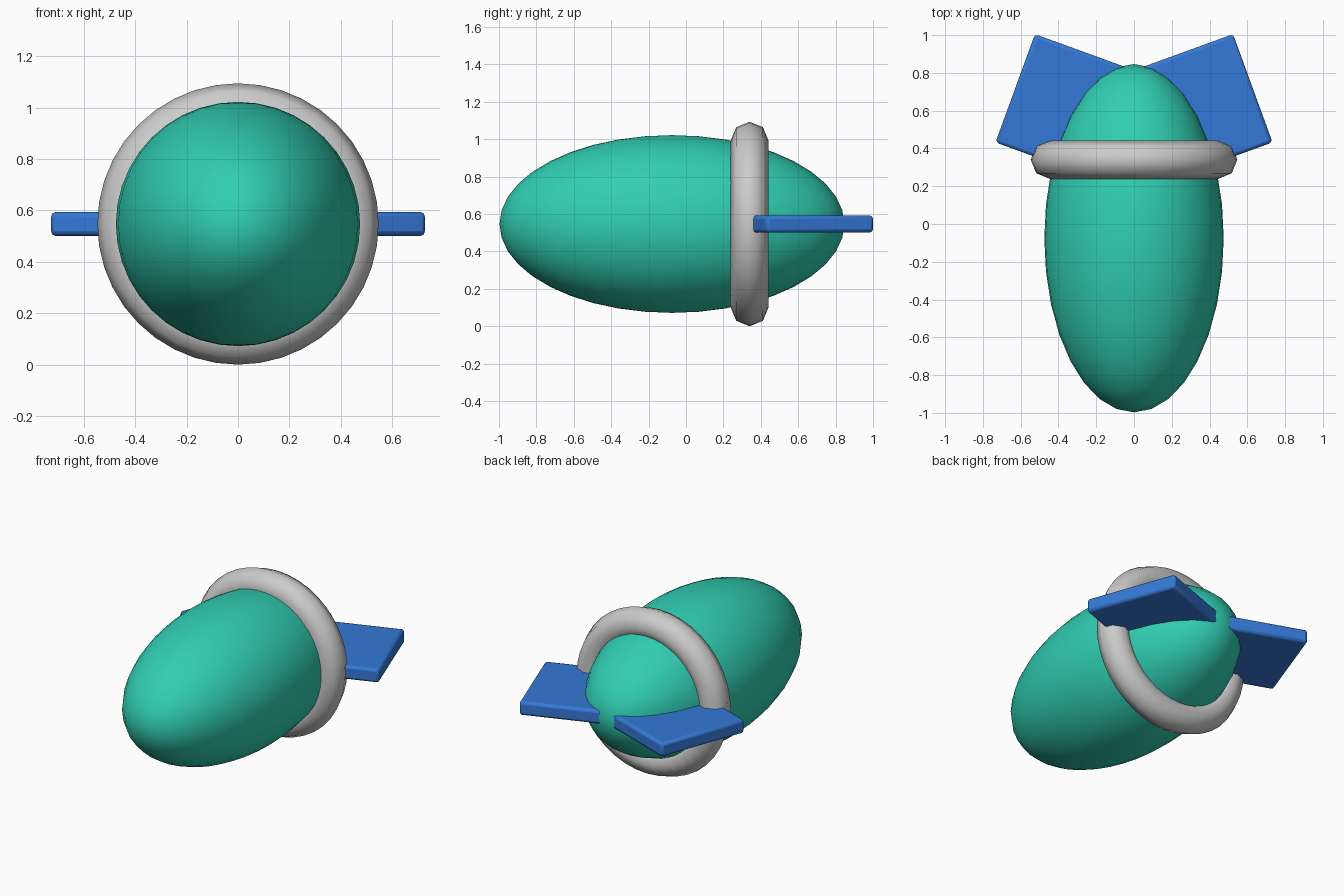
import bpy
from math import radians

if "Cube" in bpy.data.objects:
    bpy.data.objects.remove(bpy.data.objects["Cube"])

CZ = 0.547  # height of the long axis


def paint(obj, name, rgb):
    mat = bpy.data.materials.get(name) or bpy.data.materials.new(name)
    mat.diffuse_color = (*rgb, 1)
    mat.use_nodes = True
    mat.node_tree.nodes["Principled BSDF"].inputs["Base Color"].default_value = mat.diffuse_color
    obj.data.materials.append(mat)


def finish(obj, name, angle=40):
    obj.name = name
    bpy.ops.object.transform_apply(location=False, rotation=True, scale=True)
    bpy.ops.object.shade_smooth_by_angle(angle=radians(angle))
    return obj


# Long egg-shaped body
bpy.ops.mesh.primitive_uv_sphere_add(segments=32, ring_count=20, radius=1, location=(0, -0.075, CZ))
body = bpy.context.object
body.scale = (0.475, 0.922, 0.475)
finish(body, "body")
paint(body, "teal", (0.03, 0.62, 0.45))

# Ring around the rear of the body
bpy.ops.mesh.primitive_torus_add(major_segments=40, minor_segments=8, major_radius=0.446,
                                 minor_radius=0.101, location=(0, 0.34, CZ),
                                 rotation=(radians(90), 0, 0))
finish(bpy.context.object, "ring", 60)

# Two flat tail fins, splayed outward
for side, name in ((1, "right_fin"), (-1, "left_fin")):
    bpy.ops.mesh.primitive_cube_add(size=1, location=(side * 0.347, 0.616, CZ),
                                    rotation=(0, 0, side * radians(20)))
    fin = bpy.context.object
    fin.scale = (0.6, 0.61, 0.092)
    finish(fin, name)
    bevel = fin.modifiers.new("rounded_edges", "BEVEL")
    bevel.width = 0.018
    bevel.segments = 2
    paint(fin, "blue", (0.035, 0.19, 0.68))
